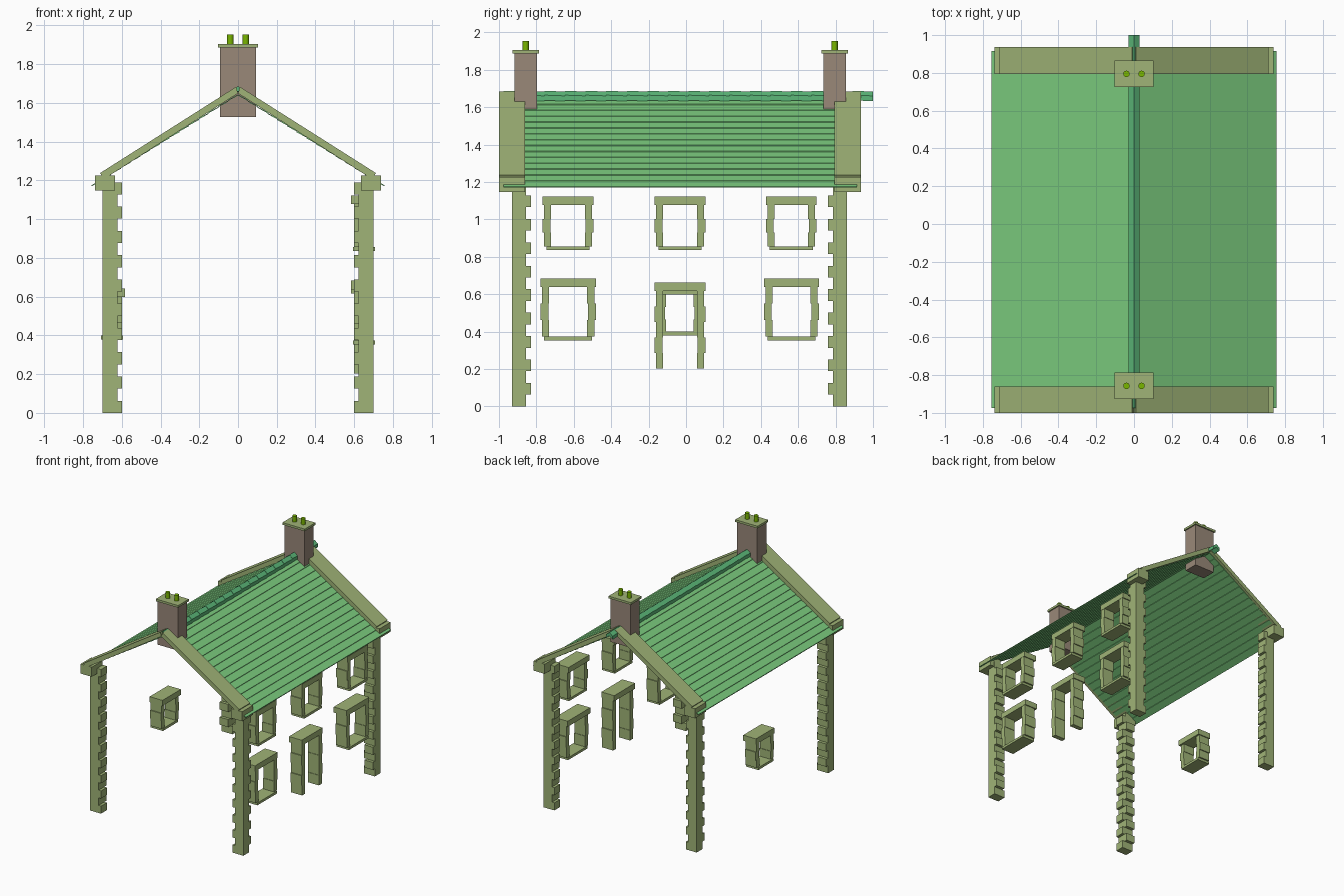
import bpy, bmesh, math
from mathutils import Vector

cube = bpy.data.objects.get("Cube")
if cube:
    bpy.data.objects.remove(cube, do_unlink=True)


def material(name, rgb):
    m = bpy.data.materials.new(name)
    m.use_nodes = True
    lin = [(c / 255) ** 2.2 for c in rgb] + [1]
    m.diffuse_color = lin
    m.node_tree.nodes["Principled BSDF"].inputs["Base Color"].default_value = lin
    return m


STONE = material("stone", (158, 178, 118))
ROOF = material("roof green", (122, 202, 125))
RIDGE = material("ridge green", (92, 182, 120))
BRICK = material("chimney brown", (152, 135, 120))
POT = material("pot lime", (120, 180, 0))


def finish(name, bm, mat):
    bmesh.ops.recalc_face_normals(bm, faces=bm.faces)
    me = bpy.data.meshes.new(name)
    bm.to_mesh(me)
    bm.free()
    me.materials.append(mat)
    ob = bpy.data.objects.new(name, me)
    bpy.context.collection.objects.link(ob)
    return ob


def box(bm, x0, x1, y0, y1, z0, z1):
    verts = bmesh.ops.create_cube(bm, size=1)["verts"]
    for v in verts:
        v.co = Vector((x1 if v.co.x > 0 else x0,
                       y1 if v.co.y > 0 else y0,
                       z1 if v.co.z > 0 else z0))


def prism(bm, profile, y0, y1, lift=0):
    """Extrude an x-z outline along y; lift raises the first end."""
    a = [bm.verts.new((x, y0, z + lift)) for x, z in profile]
    b = [bm.verts.new((x, y1, z)) for x, z in profile]
    bm.faces.new(a)
    bm.faces.new(b[::-1])
    n = len(a)
    for i in range(n):
        j = (i + 1) % n
        bm.faces.new((a[i], b[i], b[j], a[j]))


def flip(profile, side):
    return [(x * side, z) for x, z in profile]


# Corner columns of alternating quoin stones
COURSES, TOP = 19, 1.19
for end, corner, inward in (("front", -0.93, 1), ("back", 0.86, -1)):
    for side, label in ((1, "left"), (-1, "right")):
        bm = bmesh.new()
        h = TOP / COURSES
        for i in range(COURSES):
            wx, wy = (0.1, 0.075) if i % 2 == 0 else (0.078, 0.1)
            xs = sorted((side * 0.7, side * (0.7 - wx)))
            ys = sorted((corner, corner + inward * wy))
            box(bm, *xs, *ys, i * h, (i + 1) * h)
        finish(f"{end}_{label}_quoins", bm, STONE)


# Stone surrounds of windows and door
def surround(name, side, yc, half, z0, z1, blocks, sill=True):
    bm = bmesh.new()

    def stone(x0, x1, y0, y1, a, b):
        box(bm, *sorted((side * x0, side * x1)), yc + y0, yc + y1, a, b)

    lintel = z1 - 0.046
    base = z0 + 0.02 if sill else z0
    stone(0.583, 0.7, -half, half, lintel, z1)
    if sill:
        stone(0.593, 0.708, 0.02 - half, half - 0.02, z0, base)
    h = (lintel - base) / blocks
    for i in range(blocks):
        inset, inner = (0.0, 0.042) if i % 2 else (0.008, 0.046)
        for s in (-1, 1):
            ys = sorted((s * (half - inset), s * (half - inner)))
            stone(0.598, 0.698, *ys, base + i * h, base + (i + 1) * h)
    finish(name, bm, STONE)


for label, yc in (("front", -0.631), ("middle", -0.032), ("back", 0.563)):
    surround(f"upper_window_{label}", 1, yc, 0.136, 0.835, 1.123, 3)
for label, yc in (("front", -0.63), ("back", 0.564)):
    surround(f"lower_window_{label}", 1, yc, 0.148, 0.353, 0.684, 3)
surround("door_surround", 1, -0.032, 0.136, 0.203, 0.663, 5, sill=False)
surround("rear_window", -1, -0.033, 0.12, 0.38, 0.643, 3)

# Roof slopes of overlapping tile courses
N, WIDTH, APEX, SLOPE, STEP = 15, 0.755, 1.648, 0.625, 0.004
for side, label in ((1, "left"), (-1, "right")):
    upper = []
    for i in range(N):
        xa, xb = WIDTH * i / N, WIDTH * (i + 1) / N
        upper += [(xa, APEX - SLOPE * xa - STEP), (xb, APEX - SLOPE * xb)]
    lower = [(x, z - 0.006) for x, z in reversed(upper)]
    bm = bmesh.new()
    prism(bm, flip(upper + lower, side), -0.975, 0.915)
    finish(f"roof_{label}", bm, ROOF)

# Ridge tiles, each raised slightly at one end
bm = bmesh.new()
tiles = 18
length = 1.975 / tiles
cap = [(-0.03, 1.632), (-0.03, 1.66), (0, 1.683), (0.03, 1.66), (0.03, 1.632), (0, 1.655)]
for i in range(tiles):
    y = -0.975 + i * length
    prism(bm, cap, y, y + length, lift=0.004)
finish("ridge_tiles", bm, RIDGE)

# Gable copings with kneeler stones at the eaves
slab = [(0.01, 1.683), (0.712, 1.238), (0.692, 1.207), (0, 1.65)]
for end, y0, y1 in (("front", -1.0, -0.86), ("back", 0.793, 0.936)):
    for side, label in ((1, "left"), (-1, "right")):
        bm = bmesh.new()
        prism(bm, flip(slab, side), y0, y1)
        finish(f"{end}_coping_{label}", bm, STONE)
        bm = bmesh.new()
        box(bm, *sorted((side * 0.636, side * 0.738)), y0, y1, 1.147, 1.226)
        finish(f"{end}_kneeler_{label}", bm, STONE)

# Chimneys with cap slabs and pots
for end, yc in (("front", -0.857), ("back", 0.795)):
    bm = bmesh.new()
    box(bm, -0.092, 0.092, yc - 0.06, yc + 0.06, 1.527, 1.888)
    finish(f"{end}_chimney", bm, BRICK)
    bm = bmesh.new()
    box(bm, -0.102, 0.102, yc - 0.07, yc + 0.07, 1.887, 1.905)
    finish(f"{end}_chimney_cap", bm, STONE)
    for x in (-0.04, 0.04):
        bpy.ops.mesh.primitive_cylinder_add(vertices=16, radius=0.017, depth=0.055,
                                            location=(x, yc, 1.926))
        pot = bpy.context.object
        pot.name = f"{end}_chimney_pot"
        pot.data.materials.append(POT)
        bpy.ops.object.shade_smooth_by_angle(angle=math.radians(40))
